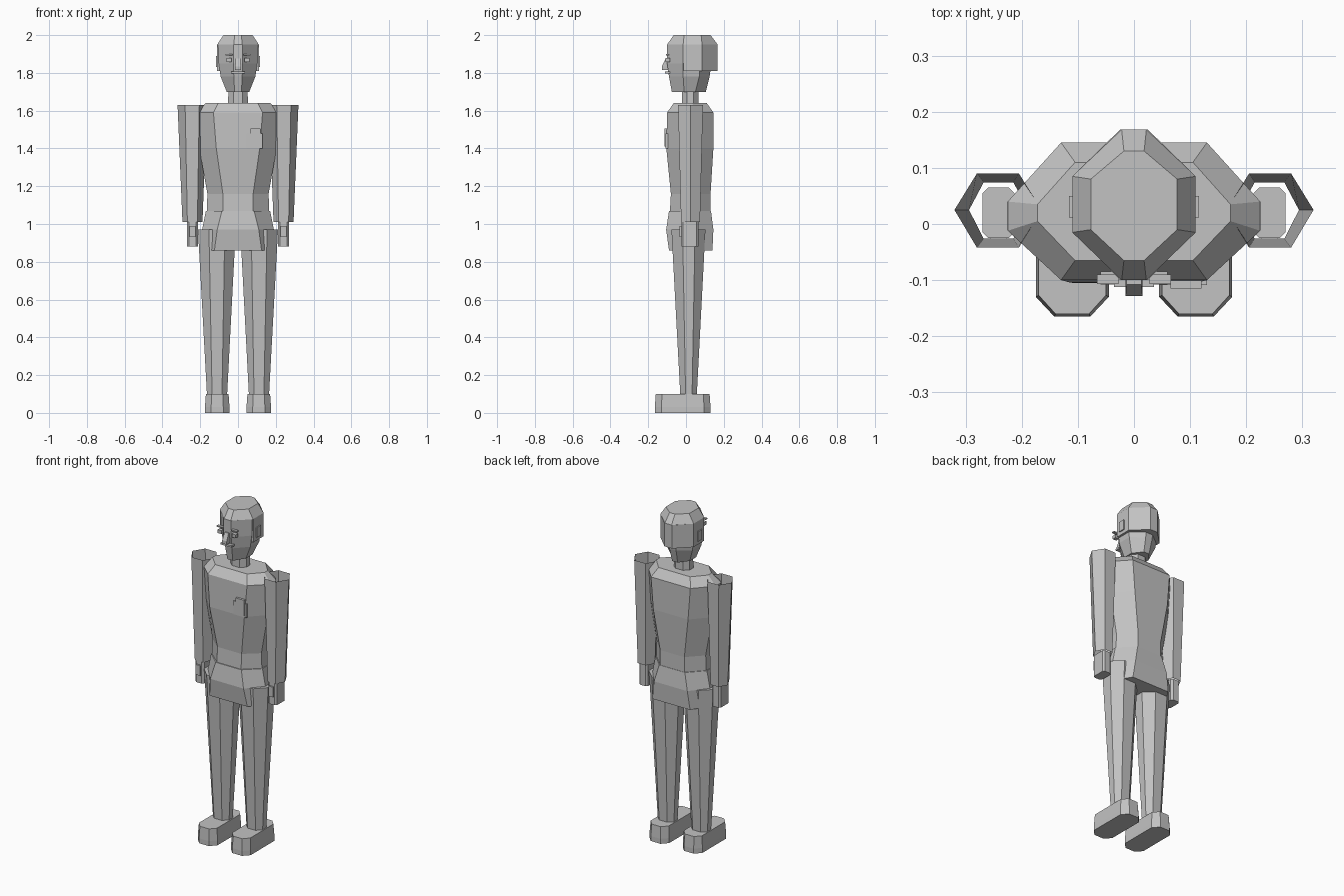
import bpy, bmesh

grey = bpy.data.materials.new("plain_grey")
grey.diffuse_color = (0.54, 0.54, 0.54, 1)


def finish(name, bm):
    bmesh.ops.recalc_face_normals(bm, faces=bm.faces[:])
    me = bpy.data.meshes.new(name)
    bm.to_mesh(me)
    bm.free()
    me.materials.append(grey)
    ob = bpy.data.objects.new(name, me)
    bpy.context.collection.objects.link(ob)
    return ob


def loft(name, rings, capped=True):
    """Skin a stack of (points, z) rings into flat-sided shapes."""
    bm = bmesh.new()
    rows = [[bm.verts.new((x, y, z)) for x, y in pts] for pts, z in rings]
    n = len(rows[0])
    for a, b in zip(rows, rows[1:]):
        for i in range(n):
            j = (i + 1) % n
            bm.faces.new((a[i], a[j], b[j], b[i]))
    if capped:
        bm.faces.new(rows[0][::-1])
        bm.faces.new(rows[-1])
    return finish(name, bm)


def octagon(x0, x1, y0, y1, fx, fy0, fy1, bx=None):
    """Octagon: fx = half width of the front flat, bx of the back, fy = side flat."""
    c = (x0 + x1) / 2
    bx = fx if bx is None else bx
    return [(c - fx, y0), (c + fx, y0), (x1, fy0), (x1, fy1),
            (c + bx, y1), (c - bx, y1), (x0, fy1), (x0, fy0)]


def box(name, x0, x1, y0, y1, z0, z1):
    pts = [(x0, y0), (x1, y0), (x1, y1), (x0, y1)]
    return loft(name, [(pts, z0), (pts, z1)])


def sym(w, y0, y1, fx, fy0, fy1, bx=None):
    return octagon(-w, w, y0, y1, fx, fy0, fy1, bx)


def flip(pts, s):
    return [(x * s, y) for x, y in pts]


# Torso: shoulders tapering to the waist
loft("torso", [
    (sym(.165, -.085, .13, .08, -.01, .045), 1.07),
    (sym(.162, -.08, .13, .08, -.01, .045), 1.16),
    (sym(.205, -.104, .145, .115, -.012, .045), 1.40),
    (sym(.225, -.10, .145, .13, -.012, .04), 1.59),
    (sym(.172, -.065, .11, .105, .005, .035), 1.64)])

# Jacket skirt below the waist
loft("jacket_skirt", [
    (sym(.185, -.09, .14, .125, -.012, .045), .86),
    (sym(.19, -.105, .145, .11, -.012, .045), .97),
    (sym(.17, -.09, .132, .085, -.012, .045), 1.07)])

# Breast pocket and its insert
box("pocket", .045, .13, -.109, -.095, 1.40, 1.48)
box("pocket_insert", .065, .12, -.115, -.10, 1.41, 1.505)

# Neck
loft("neck", [(sym(.055, -.022, .065, .025, .005, .04), 1.58),
              (sym(.05, -.022, .065, .025, .005, .04), 1.72)])

# Head
loft("head", [
    (sym(.06, -.075, .105, .018, -.01, .05), 1.70),
    (sym(.092, -.09, .125, .022, -.015, .07), 1.78),
    (sym(.102, -.10, .135, .025, -.015, .075), 1.85),
    (sym(.105, -.10, .14, .025, -.015, .08), 1.95)])

# Hair: cap on top and a block around the back
loft("hair_cap", [
    (sym(.11, -.10, .168, .022, -.015, .085), 1.95),
    (sym(.077, -.065, .13, .018, -.01, .08), 2.0)])
back = [(-.11, -.012), (.11, -.012), (.11, .085),
        (.025, .168), (-.025, .168), (-.11, .085)]
loft("hair_back", [(back, 1.81), (back, 1.95)])

# Nose, mouth
nose = [(-.013, -.08), (.013, -.08), (.013, -.108), (-.013, -.108)]
tip = [(-.015, -.08), (.015, -.08), (.015, -.128), (-.015, -.128)]
loft("nose", [(tip, 1.815), (tip, 1.835), (nose, 1.875)])
box("mouth", -.036, .036, -.112, -.085, 1.797, 1.808)

for s, side in ((-1, "left"), (1, "right")):
    def span(a, b):
        return sorted((a * s, b * s))

    # Eyes, brows and ears
    box("eye_" + side, *span(.035, .06), -.108, -.085, 1.858, 1.878)
    box("brow_" + side, *span(.028, .066), -.107, -.09, 1.893, 1.90)
    box("ear_" + side, *span(.10, .116), .012, .05, 1.83, 1.89)

    # Sleeve: open tapering six-sided tube
    top = [(.32, .025), (.28, .09), (.205, .09), (.165, .025), (.205, -.042), (.28, -.042)]
    low = [(.294, .025), (.268, .074), (.215, .074), (.188, .025), (.215, -.026), (.268, -.026)]
    loft("sleeve_" + side, [(flip(low, s), 1.01), (flip(top, s), 1.63)], False)

    # Hand and thumb
    hand = flip(octagon(.213, .27, -.025, .065, .018, -.015, .055), s)
    loft("hand_" + side, [(hand, .88), (hand, 1.01)])
    box("thumb_" + side, *span(.226, .256), -.035, -.02, .93, .99)

    # Leg
    loft("leg_" + side, [
        (flip(octagon(.058, .164, -.03, .057, .026, -.002, .032), s), .09),
        (flip(octagon(.012, .212, -.077, .103, .042, -.018, .048), s), .97)])

    # Shoe with a thin bevel at the top edge
    shoe = flip(octagon(.045, .175, -.165, .13, .032, -.13, .095), s)
    rim = flip(octagon(.05, .17, -.16, .125, .03, -.127, .092), s)
    loft("shoe_" + side, [(shoe, 0), (shoe, .03), (rim, .10)])
